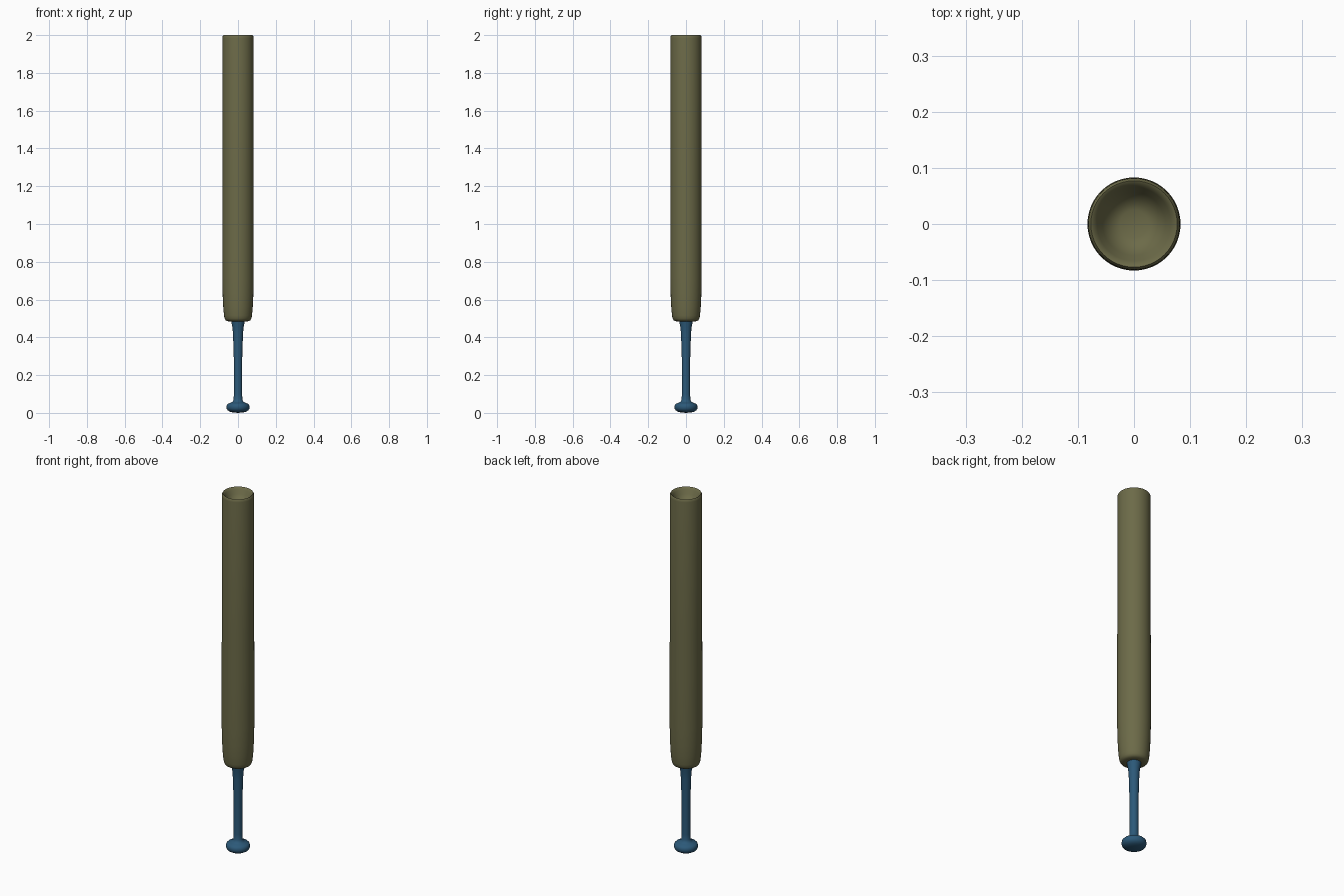
import bpy, math

if "Cube" in bpy.data.objects:
    bpy.data.objects.remove(bpy.data.objects["Cube"])

def material(name, rgb):
    m = bpy.data.materials.new(name)
    m.diffuse_color = (*rgb, 1)
    m.use_nodes = True
    m.node_tree.nodes["Principled BSDF"].inputs["Base Color"].default_value = m.diffuse_color
    return m

def lathe(name, profile, mat, sides=48):
    """Revolve (radius, z) points around z; radius 0 points become poles."""
    verts, rings, faces = [], [], []
    for r, z in profile:
        n = 1 if r == 0 else sides
        rings.append(range(len(verts), len(verts) + n))
        verts += [(r * math.cos(2 * math.pi * i / sides),
                   r * math.sin(2 * math.pi * i / sides), z) for i in range(n)]
    for a, b in zip(rings, rings[1:]):
        for i in range(sides):
            j = (i + 1) % sides
            if len(a) == 1:
                faces.append((a[0], b[j], b[i]))
            elif len(b) == 1:
                faces.append((a[i], a[j], b[0]))
            else:
                faces.append((a[i], a[j], b[j], b[i]))
    mesh = bpy.data.meshes.new(name)
    mesh.from_pydata(verts, [], faces)
    mesh.materials.append(mat)
    obj = bpy.data.objects.new(name, mesh)
    bpy.context.collection.objects.link(obj)
    bpy.ops.object.select_all(action='DESELECT')
    obj.select_set(True)
    bpy.context.view_layer.objects.active = obj
    bpy.ops.object.shade_smooth_by_angle(angle=math.radians(50))
    return obj

olive = material("olive", (0.15, 0.145, 0.065))
blue = material("blue", (0.025, 0.10, 0.19))

# Barrel with rounded shoulder and a cupped end
lathe("barrel", [
    (0, 0.484), (0.045, 0.484), (0.058, 0.486), (0.066, 0.491), (0.071, 0.50),
    (0.074, 0.515), (0.078, 0.56), (0.081, 0.62), (0.083, 0.72), (0.083, 1.0),
    (0.082, 1.25), (0.082, 1.985), (0.081, 1.994), (0.077, 2.0), (0.073, 1.998),
    (0.066, 1.988), (0.056, 1.968), (0.046, 1.954), (0.035, 1.946),
    (0.025, 1.942), (0, 1.941)], olive)

# Handle with knob and flared top
lathe("handle", [
    (0, 0.0), (0.025, 0.002), (0.042, 0.006), (0.054, 0.013), (0.060, 0.022),
    (0.061, 0.032), (0.059, 0.042), (0.052, 0.049), (0.038, 0.054),
    (0.028, 0.06), (0.023, 0.072), (0.022, 0.10), (0.022, 0.28),
    (0.024, 0.34), (0.026, 0.41), (0.029, 0.45), (0.034, 0.475),
    (0.036, 0.49), (0, 0.49)], blue)
